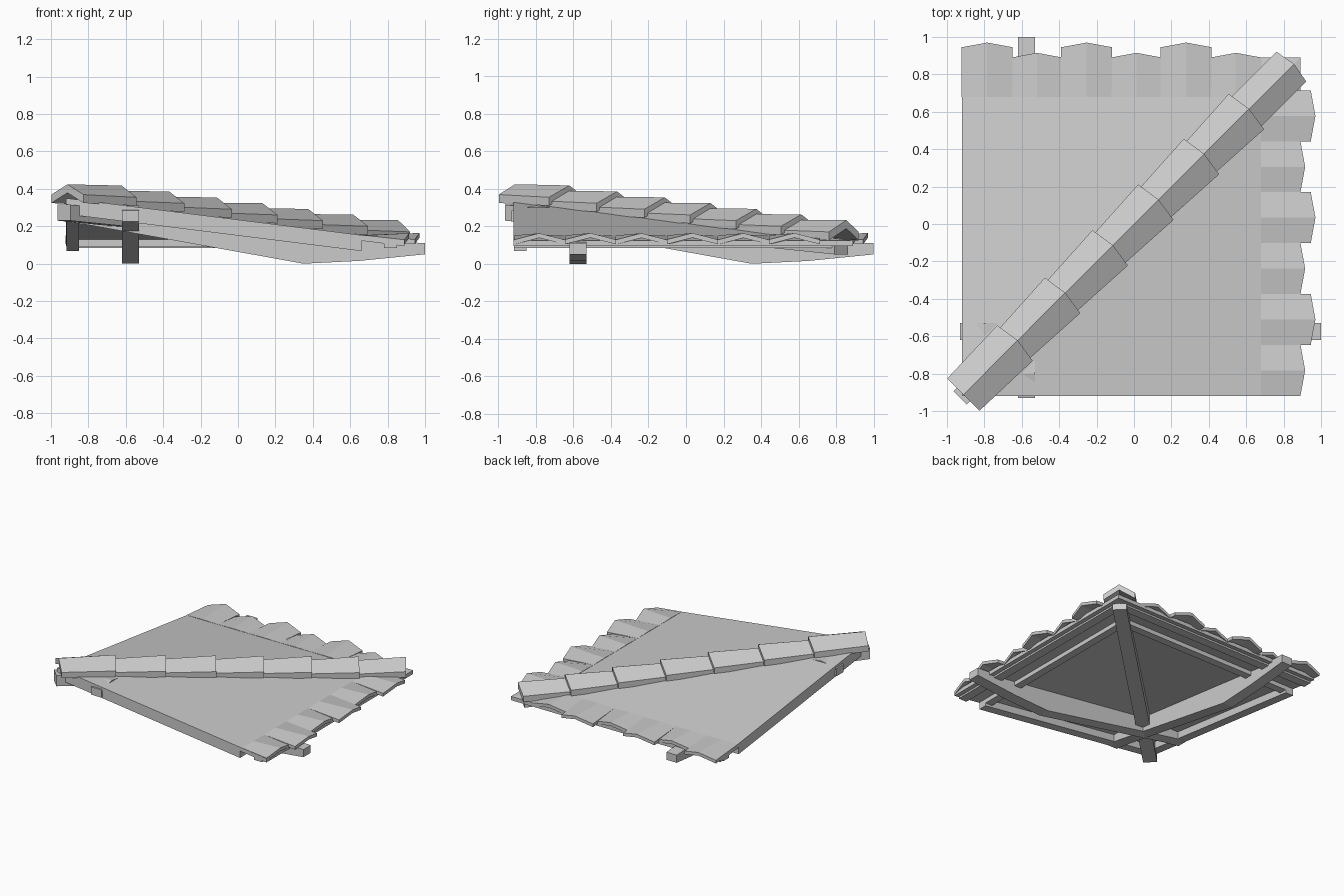
import bpy, bmesh, math

if "Cube" in bpy.data.objects:
    bpy.data.objects.remove(bpy.data.objects["Cube"])

R2 = math.sqrt(2)


def roof_z(u):
    """Height of the roof surface at distance u towards the eave."""
    return 0.35 - 0.125 * (u + 0.92)


def loft(name, rings, swap=False):
    """Join closed rings into a capped solid; swap mirrors it across the hip."""
    bm = bmesh.new()
    rows = [[bm.verts.new((y, x, z) if swap else (x, y, z)) for x, y, z in r]
            for r in rings]
    n = len(rows[0])
    for a, b in zip(rows, rows[1:]):
        for i in range(n):
            j = (i + 1) % n
            bm.faces.new((a[i], a[j], b[j], b[i]))
    bm.faces.new(rows[0])
    bm.faces.new(rows[-1])
    bmesh.ops.recalc_face_normals(bm, faces=bm.faces)
    mesh = bpy.data.meshes.new(name)
    bm.to_mesh(mesh)
    bm.free()
    ob = bpy.data.objects.new(name, mesh)
    bpy.context.collection.objects.link(ob)
    return ob


def beam(name, path, v0, v1, swap=False):
    """Beam running in x; path holds (x, bottom z, top z)."""
    loft(name, [[(x, v0, b), (x, v1, b), (x, v1, t), (x, v0, t)]
                for x, b, t in path], swap)


def tent(c, w, edge, peak, thick):
    """Thin inverted-V section as (across, height) points."""
    top = [(c - w, edge), (c, peak), (c + w, edge)]
    return top + [(a, z - thick) for a, z in reversed(top)]


for swap, side in ((False, "right"), (True, "back")):
    # roof slope: a triangle from the hip down to the eave
    e, s = 0.89, -0.92
    tri = [(s, s), (e, s), (e, e)]
    loft(side + "_roof_slope",
         [[(x, y, roof_z(x) - d) for x, y in tri] for d in (0.03, 0)], swap)

    # verge board under the high edge
    beam(side + "_verge_board",
         [(x, roof_z(x) - 0.085, roof_z(x) - 0.006) for x in (-0.915, 0.66)],
         -0.918, -0.85, swap)

    # bent rafter with upturned tail
    beam(side + "_rafter",
         [(-0.93, 0.225, 0.285), (-0.8, 0.207, 0.31), (0.35, 0.0, 0.17),
          (0.65, 0.015, 0.125), (1.0, 0.05, 0.11)], -0.62, -0.53, swap)

    # two purlins along the eave
    for k, (u0, u1, z0, z1) in enumerate(((0.6, 0.66, 0.09, 0.14),
                                          (0.78, 0.85, 0.085, 0.12))):
        loft(f"{side}_purlin_{k}",
             [[(u0, v, z0), (u1, v, z0), (u1, v, z1), (u0, v, z1)]
              for v in (-0.918, u0)], swap)

    # eave tiles, alternately long and short
    for i in range(6):
        w = 0.136
        c = -0.782 + i * 0.272
        if swap:
            c = -0.785 + i * 0.266
        long_tile = (i % 2 == 0) == swap
        tip = 0.945 if long_tile else 0.89
        z = roof_z(tip) + (0.012 if long_tile else 0.004)
        back = [(0.68, a, h) for a, h in
                tent(c, w, roof_z(0.68) + 0.001, roof_z(0.68) + 0.003, 0.025)]
        front = [(tip + (0.025 if abs(a - c) < 0.01 else 0), a, h)
                 for a, h in tent(c, w, z, z + 0.035, 0.025)]
        loft(f"{side}_eave_tile_{i}", [back, front], swap)


def hip_point(s, p, z):
    """Point s along the hip and p across it."""
    return ((s + p) / R2, (s - p) / R2, z)


# hip beam under the corner
loft("hip_beam", [[hip_point(s, p, z) for p, z in
                   ((-0.05, b), (0.05, b), (0.05, t), (-0.05, t))]
                  for s, b, t in ((-1.315, 0.23, 0.315), (1.17, 0.05, 0.12))])

# overlapping hip cap tiles, each wider and higher at its lower end
joints = [-1.29, -0.9, -0.54, -0.18, 0.165, 0.51, 0.85, 1.19]
for i, (s0, s1) in enumerate(zip(joints, joints[1:])):
    first, last = i == 0, i == 6
    w0 = 0.122 if first else 0.112
    w1 = 0.112 if last else 0.134
    z0, z1 = roof_z(s0 / R2), roof_z(s1 / R2)
    a = [hip_point(s0 - (0 if first else 0.04), p, h)
         for p, h in tent(0, w0, z0 + 0.02, z0 + 0.075, 0.045)]
    b = [hip_point(s1 + (0.02 if abs(p) < 0.01 else 0), p, h)
         for p, h in tent(0, w1, z1 + 0.04, z1 + 0.103, 0.045)]
    loft(f"hip_cap_tile_{i}", [a, b])
